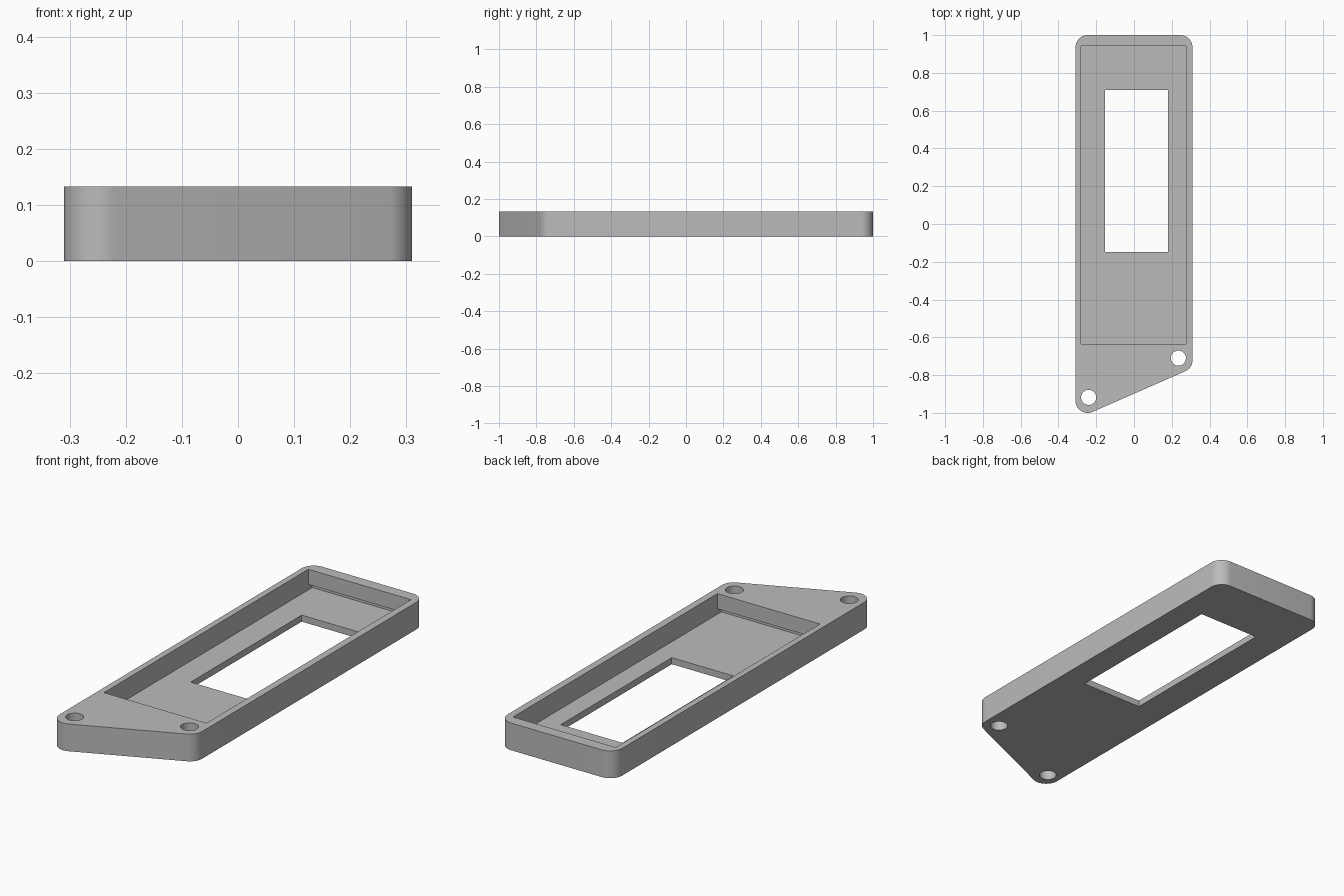
import bpy, bmesh, math
from mathutils import Vector

if "Cube" in bpy.data.objects:
    bpy.data.objects.remove(bpy.data.objects["Cube"], do_unlink=True)

HEIGHT, FLOOR = 0.133, 0.032
RADIUS, HOLE_RADIUS = 0.065, 0.04

grey = bpy.data.materials.new("plain grey")
grey.use_nodes = True
colour = (0.5, 0.5, 0.5, 1)
grey.diffuse_color = colour
grey.node_tree.nodes["Principled BSDF"].inputs["Base Color"].default_value = colour


def prism(name, points, direction):
    """Solid made by sweeping a closed outline along a direction."""
    bm = bmesh.new()
    face = bm.faces.new([bm.verts.new(p) for p in points])
    swept = bmesh.ops.extrude_face_region(bm, geom=[face])["geom"]
    bmesh.ops.translate(bm, vec=direction,
                        verts=[v for v in swept if isinstance(v, bmesh.types.BMVert)])
    bmesh.ops.recalc_face_normals(bm, faces=bm.faces)
    mesh = bpy.data.meshes.new(name)
    bm.to_mesh(mesh)
    bm.free()
    mesh.materials.append(grey)
    obj = bpy.data.objects.new(name, mesh)
    bpy.context.collection.objects.link(obj)
    return obj


def arc(cx, cy, radius, start, end, steps, z=0):
    angles = [math.radians(start + (end - start) * i / steps) for i in range(steps + 1)]
    return [Vector((cx + radius * math.cos(a), cy + radius * math.sin(a), z)) for a in angles]


def cut(target, cutter):
    """Subtract a cutter from the target, then discard it."""
    cutter.hide_render = True
    mod = target.modifiers.new("cut", "BOOLEAN")
    mod.operation, mod.solver, mod.object = "DIFFERENCE", "EXACT", cutter
    bpy.context.view_layer.objects.active = target
    bpy.ops.object.modifier_apply(modifier=mod.name)
    bpy.data.objects.remove(cutter, do_unlink=True)


# Rounded outer body with a slanted front edge
side, back, front_left, front_right = 0.245, 0.935, -0.935, -0.72
slant = math.degrees(math.atan2(front_right - front_left, 2 * side))
outline = (arc(side, back, RADIUS, 0, 90, 12)
           + arc(-side, back, RADIUS, 90, 180, 12)
           + arc(-side, front_left, RADIUS, 180, 270 + slant, 16)
           + arc(side, front_right, RADIUS, 270 + slant, 360, 10))
body = prism("bezel_frame", outline, (0, 0, HEIGHT))

# Recessed tray, undercut at both ends
y0, y1, slot, slot_top, above = -0.635, 0.943, 0.03, 0.059, 0.2
profile = [(y0 - slot, FLOOR), (y1 + slot, FLOOR), (y1 + slot, slot_top), (y1, slot_top),
           (y1, above), (y0, above), (y0, slot_top), (y0 - slot, slot_top)]
cut(body, prism("tray_cutter", [(-0.28, y, z) for y, z in profile], (0.555, 0, 0)))

# Rectangular window through the floor
window = [(-0.153, -0.147, -0.1), (0.18, -0.147, -0.1), (0.18, 0.71, -0.1), (-0.153, 0.71, -0.1)]
cut(body, prism("window_cutter", window, (0, 0, 0.2)))

# Two screw holes at the front corners
for x, y in ((-0.24, -0.918), (0.235, -0.71)):
    circle = arc(x, y, HOLE_RADIUS, 0, 360, 40, -0.1)[:-1]
    cut(body, prism("hole_cutter", circle, (0, 0, 0.4)))

# Smooth the rounded corners and keep the edges sharp
bpy.ops.object.select_all(action="DESELECT")
body.select_set(True)
bpy.context.view_layer.objects.active = body
bpy.ops.object.shade_smooth_by_angle(angle=math.radians(30))
